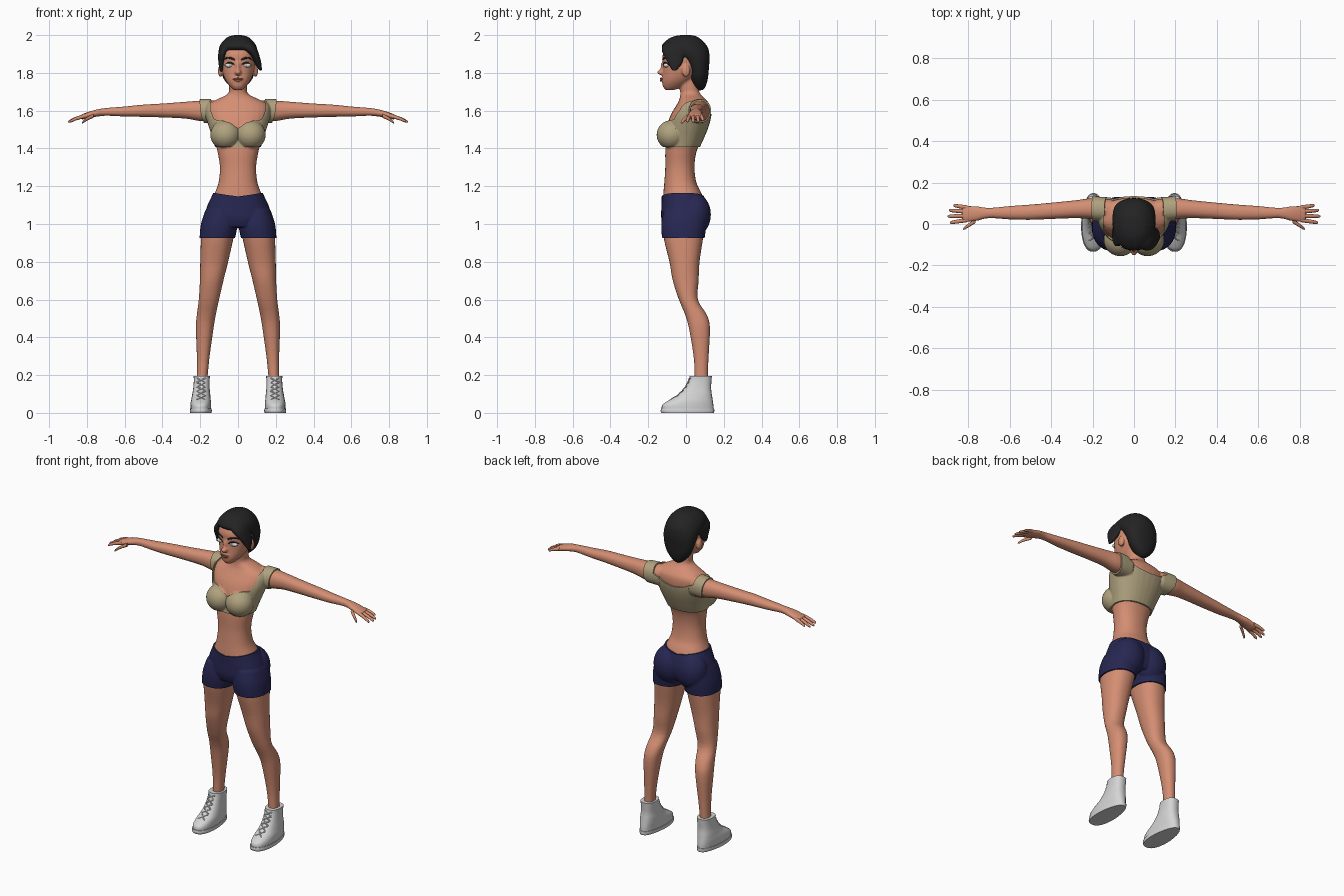
import bpy, bmesh, math
from mathutils import Matrix, Vector
from mathutils.bvhtree import BVHTree

if "Cube" in bpy.data.objects:
    bpy.data.objects.remove(bpy.data.objects["Cube"])

CM = 0.01  # all tables are in hundredths of a unit


def material(name, *rgb):
    mat = bpy.data.materials.new(name)
    mat.use_nodes = True
    mat.diffuse_color = (*rgb, 1)
    mat.node_tree.nodes["Principled BSDF"].inputs["Base Color"].default_value = (*rgb, 1)
    return mat


skin = material("warm skin", .66, .27, .17)
tan = material("tan cloth", .43, .36, .21)
navy = material("navy cloth", .02, .02, .085)
black = material("black hair", .017, .017, .017)
white = material("white canvas", .66, .66, .66)
eye_white = material("eye white", .7, .72, .74)
iris_grey = material("pale iris", .42, .47, .5)
lip_red = material("lip", .42, .13, .1)


def spline(rings, steps=4):
    """Catmull-Rom interpolation between rings."""
    rows = [Vector(r) for r in rings]
    rows = [rows[0]] + rows + [rows[-1]]
    out = []
    for p, q, r, s in zip(rows, rows[1:], rows[2:], rows[3:]):
        for k in range(steps):
            t = k / steps
            out.append(q + (r - p) * t / 2 + (2 * p - 5 * q + 4 * r - s) * t * t / 2
                       + (3 * q - p - 3 * r + s) * t ** 3 / 2)
    return out + [rows[-1]]


def loft(bm, rings, axis="z", side=1, power=.9, sides=28):
    """Rings are (position, y min, y max, width min, width max) or end in a half width."""
    rings = [r if len(r) == 5 else (*r[:3], -r[3], r[3]) for r in rings]
    loops = []
    for t, a0, a1, b0, b1 in spline(rings):
        loop = []
        for k in range(sides):
            ang = math.tau * k / sides
            c, s = math.cos(ang), math.sin(ang)
            a = (a0 + a1) / 2 + (a1 - a0) / 2 * math.copysign(abs(c) ** power, c)
            b = (b0 + b1) / 2 + (b1 - b0) / 2 * math.copysign(abs(s) ** power, s)
            co = (b * side, a, t) if axis == "z" else (t * side, a, b)
            loop.append(bm.verts.new(Vector(co) * CM))
        loops.append(loop)
    for lo, hi in zip(loops, loops[1:]):
        for k in range(sides):
            n = (k + 1) % sides
            bm.faces.new((lo[k], lo[n], hi[n], hi[k]))
    bm.faces.new(loops[0])
    bm.faces.new(loops[-1])


def ball(bm, centre, radii):
    for side in ((1, -1) if centre[0] else (1,)):
        c = Vector((centre[0] * side, *centre[1:])) * CM
        m = Matrix.Translation(c) @ Matrix.Diagonal((*(Vector(radii) * CM), 1))
        bmesh.ops.create_uvsphere(bm, u_segments=24, v_segments=16, radius=1, matrix=m)


def finish(name, bm, mat=None):
    bmesh.ops.recalc_face_normals(bm, faces=bm.faces)
    mesh = bpy.data.meshes.new(name)
    bm.to_mesh(mesh)
    bm.free()
    if mat:
        mesh.materials.append(mat)
    for p in mesh.polygons:
        p.use_smooth = True
    obj = bpy.data.objects.new(name, mesh)
    bpy.context.collection.objects.link(obj)
    return obj


def bake(obj):
    bpy.context.view_layer.update()
    dg = bpy.context.evaluated_depsgraph_get()
    mesh = bpy.data.meshes.new_from_object(obj.evaluated_get(dg))
    obj.modifiers.clear()
    obj.data = mesh


def fuse(obj, voxel, rounds):
    m = obj.modifiers.new("fuse", "REMESH")
    m.mode, m.voxel_size, m.use_smooth_shade = "VOXEL", voxel, True
    m = obj.modifiers.new("soften", "SMOOTH")
    m.factor, m.iterations = .5, rounds
    bake(obj)


def tree_of(obj):
    return BVHTree.FromPolygons([v.co for v in obj.data.vertices],
                                [p.vertices[:] for p in obj.data.polygons])


def surface(tree, x, z):
    """Point on the front of a mesh."""
    hit = tree.ray_cast(Vector((x * CM, -1, z * CM)), Vector((0, 1, 0)))[0]
    return hit or Vector((x * CM, 0, z * CM))


def strip(name, tree, points, depth, mat):
    """Thin tapering cord laid on a surface; points are (x, z, thickness)."""
    cu = bpy.data.curves.new(name, "CURVE")
    cu.dimensions, cu.bevel_depth, cu.bevel_resolution = "3D", depth * CM, 2
    cu.use_fill_caps = True
    rows = spline(points, 3)
    sp = cu.splines.new("POLY")
    sp.points.add(len(rows) - 1)
    for p, (x, z, r) in zip(sp.points, rows):
        p.co = (*surface(tree, x, z), 1)
        p.radius = r
    cu.materials.append(mat)
    bpy.context.collection.objects.link(bpy.data.objects.new(name, cu))


# Body: torso, head, limbs fused into one skin
bm = bmesh.new()
loft(bm, [(99, -11, 9, 14), (103, -12.3, 10.5, 16.5), (108, -12.3, 10.5, 16), (116, -12, 8.3, 12.5),
          (122, -11.5, 5.5, 10.3), (130, -11, 4.5, 9.6), (138, -11, 5.5, 10.8), (145, -10.5, 8.5, 12.5),
          (152, -10, 11.3, 14.8), (158, -8, 12.7, 16.5), (163, -5, 12.5, 16), (166, -3.5, 10.5, 11),
          (169, -3, 7.5, 5.3), (173, -3.5, 6.5, 4.7), (178, -4, 6, 4.7)])
loft(bm, [(171, -11, -6, 2.3), (173, -12.3, -1, 4.4), (176, -12.6, 3, 6.6), (180, -12.3, 7, 8.2),
          (185, -12.2, 9, 9), (190, -12.3, 9.5, 9), (195, -9.5, 8, 7.5), (198, -5, 5, 4)])
for side in (1, -1):
    loft(bm, [(12, 4.5, 12, 16.5, 22), (20, 4.5, 11.6, 16, 21.8), (30, 4, 12, 15, 21.8),
              (45, 1.5, 12.7, 12.9, 22.3), (52, -.5, 11, 11.7, 21.8), (60, -3.8, 6.3, 10, 20.8),
              (70, -7, 6.7, 7.7, 20.2), (80, -8.8, 7.2, 5.2, 20), (92, -11.7, 9, 2.5, 19.6),
              (100, -12.3, 10, 1, 18.8), (107, -11, 10, 2, 16.5)], side=side)
    loft(bm, [(11, 1.5, 12, 154, 165.5), (20, 2.3, 12.5, 154.5, 165.3), (28, 2.8, 11.5, 155.8, 164.7),
              (40, 2.4, 10.3, 156.4, 163.8), (50, 2, 9.4, 156.7, 163.2), (60, 2.2, 8.7, 156.9, 162.2),
              (70, 2.8, 7.8, 157.3, 161.4), (76, 1.5, 8.6, 156.6, 160.3), (81, .9, 8.7, 155.5, 158.7),
              (83, 1.5, 8.2, 155.4, 158)], "x", side)
ball(bm, (6.6, -7.7, 147.2), (7.3, 7.1, 7))       # bust
ball(bm, (7.6, 4.6, 105), (8.8, 7.8, 10.5))       # seat
ball(bm, (9.3, 0, 181), (1.3, 2.2, 3.3))          # ears
ball(bm, (0, -12.5, 180.3), (1.8, 2.8, 1.6))      # nose tip
ball(bm, (0, -11.6, 183), (1.3, 1.9, 3.6))        # nose bridge
ball(bm, (0, -11.6, 176.6), (2.8, 1.9, 1.5))      # mouth
body = finish("body", bm, skin)
fuse(body, .006, 4)
face = tree_of(body)

# Fingers and thumbs
bm = bmesh.new()
for side in (1, -1):
    for y0, y1, tip, drop in ((7.9, 9, 87.3, 155), (6, 6.6, 89.4, 154.2),
                              (4, 3.7, 90, 154), (2, .6, 89, 154.2), (1.6, -2.4, 82.5, 153.6)):
        start = 80.5 if y1 > 0 else 76.5
        rows = []
        for t, r in ((0, 1.1), (.55, .95), (.9, .75), (1, .3)):
            y, z = y0 + (y1 - y0) * t, 157.3 + (drop - 157.3) * t ** 1.4
            rows.append((start + (tip - start) * t, y - r, y + r, z - r, z + r))
        loft(bm, rows, "x", side, 1, 12)
finish("fingers", bm, skin)


# Clothes: an inflated copy of the body trimmed with flat patterns
def prism(name, half, y0, y1):
    bm = bmesh.new()
    outline = half + [(-x, z) for x, z in reversed(half) if x]
    base = bm.faces.new([bm.verts.new(Vector((x, y0, z)) * CM) for x, z in outline])
    made = bmesh.ops.extrude_face_region(bm, geom=[base])["geom"]
    bmesh.ops.translate(bm, vec=(0, (y1 - y0) * CM, 0),
                        verts=[g for g in made if isinstance(g, bmesh.types.BMVert)])
    obj = finish(name, bm)
    obj.hide_render = True
    return obj


def garment(name, mat, swell, *cuts):
    bm = bmesh.new()
    bm.from_mesh(body.data)
    bm.normal_update()
    shift = [v.normal * swell * CM for v in bm.verts]
    for v, d in zip(bm.verts, shift):
        v.co += d
    obj = finish(name, bm, mat)
    for cutter, operation in cuts:
        m = obj.modifiers.new("trim", "BOOLEAN")
        m.object, m.operation, m.solver = cutter, operation, "EXACT"
    bake(obj)
    for cutter, _ in cuts:
        bpy.data.objects.remove(cutter)


top_shape = prism("top_pattern", [(0, 140.8), (15.5, 140.8), (16.5, 150), (19.5, 157), (21, 170),
                                  (15, 170), (13.5, 162), (7, 158.8), (0, 157.8)], -30, 30)
scoop = prism("neckline_pattern", [(0, 150.5), (4, 153.5), (8.5, 154.8), (12.5, 155.3),
                                   (14.5, 160), (15, 172), (0, 172)], -30, 4)
garment("crop_top", tan, .8, (top_shape, "INTERSECT"), (scoop, "DIFFERENCE"))
shorts_shape = prism("shorts_pattern", [(0, 114.6), (6, 115.4), (12, 116.4), (27, 116.4),
                                        (27, 92.5), (0, 92.5)], -30, 30)
garment("shorts", navy, .8, (shorts_shape, "INTERSECT"))

# Hair: cap tapering to the nape, with a short right lock and a longer left sweep
bm = bmesh.new()
loft(bm, [(170.8, 5, 9, 1.5), (173, 3.5, 10.5, 4.5), (177, 2, 11.6, 7.7), (182, 1, 12.1, 9.4),
          (187, -2.5, 12.5, 10.2), (190, -7, 12.4, 10.4), (193, -12.5, 11.8, 10.1),
          (196, -11.8, 9.8, 8.7), (199, -7.5, 6.3, 5.5), (200, -3, 3, 2)])
loft(bm, [(180.5, -7.5, -5.5, -9.7, -8.3), (185, -9, -1, -10.3, -7.3), (190, -11, 1, -10.5, -6),
          (195, -10, 2, -8, -4)])
loft(bm, [(181, -7.5, -5, 11.5, 12.7), (185, -9.5, -2, 8.8, 12.4), (189, -11.8, -1, 6.6, 11.4),
          (193, -13, 0, 2, 10), (196, -11, 0, 0, 8)])
hair = finish("hair", bm, black)
fuse(hair, .007, 4)

# Eyes, lashes, brows and lips
eyes, irises = bmesh.new(), bmesh.new()
depth = surface(face, 4.3, 184).y / CM
ball(eyes, (4.3, depth + .9, 184), (2.6, 1.6, 1.25))
ball(irises, (4.2, depth - .2, 184), (.95, .65, 1))
finish("eyes", eyes, eye_white)
finish("irises", irises, iris_grey)
for side, word in ((1, "left"), (-1, "right")):
    strip(word + "_lash", face, [(1.8 * side, 184, .5), (3.2 * side, 185.2, 1),
                                 (5.3 * side, 185.3, 1), (7 * side, 184.2, .6)], .4, black)
    strip(word + "_brow", face, [(1.8 * side, 187, .8), (4 * side, 187.9, 1),
                                 (6 * side, 187.9, .8), (7.6 * side, 186.8, .3)], .55, black)
strip("upper_lip", face, [(-2.8, 176.7, .3), (0, 177, 1), (2.8, 176.7, .3)], .5, lip_red)
strip("lower_lip", face, [(-2.4, 176.5, .3), (0, 176, 1), (2.4, 176.5, .3)], .6, lip_red)

# High-top shoes with soles and crossed laces
for side, word in ((1, "left"), (-1, "right")):
    bm = bmesh.new()
    loft(bm, [(1, -12.7, 14.6, 14.3, 25.2), (4, -12.7, 14.5, 14.3, 25.2), (6.3, -9.8, 14.2, 14.3, 25),
              (9, -5, 13.8, 14.6, 24.4), (13, -1, 13.3, 15, 23.7), (17, 1.3, 13.5, 15, 23.4),
              (19.5, 2, 13.7, 14.9, 23.5)], side=side, power=.8)
    loft(bm, [(0, -13, 14.8, 14, 25.5), (1, -13.4, 15, 13.8, 25.6), (2.2, -13.2, 14.9, 13.9, 25.5)],
         side=side, power=.8)
    for v in bm.verts:  # narrow the heel
        if v.co.z < .1:
            mid = side * (.198 - v.co.y * .05)
            v.co.x = mid + (v.co.x - mid) * (1 - max(v.co.y, 0) * 1.7 * (1 - v.co.z * 10))
    shoe = finish(word + "_shoe", bm, white)
    tree = tree_of(shoe)
    for k in range(5):
        for lean in (1, -1):
            x, z = 19.5 * side, 7 + k * 2.3
            strip(word + "_lace", tree, [(x - 2.2 * lean, z, 1), (x, z + 1.1, 1),
                                         (x + 2.2 * lean, z + 2.2, 1)], .35, white)

# Smooth shading with crisp edges
for obj in bpy.context.scene.objects:
    obj.select_set(obj.type == "MESH")
bpy.context.view_layer.objects.active = body
bpy.ops.object.shade_smooth_by_angle(angle=math.radians(40))
